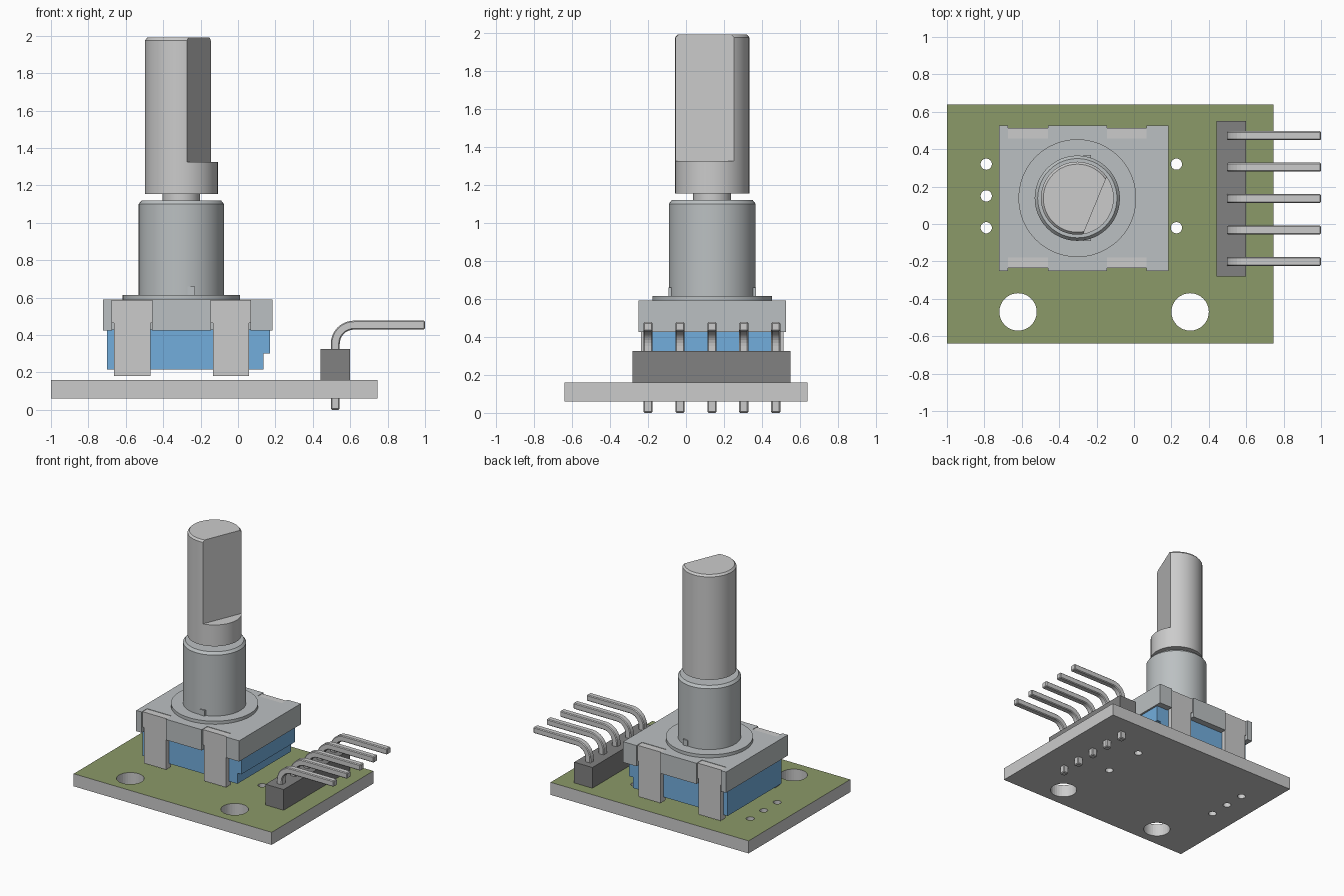
import bpy, bmesh, math
from mathutils import Vector

if "Cube" in bpy.data.objects:
    bpy.data.objects.remove(bpy.data.objects["Cube"])

CX, CY = -0.303, 0.138          # encoder axis


def material(name, rgb):
    m = bpy.data.materials.new(name)
    m.diffuse_color = (*rgb, 1)
    m.use_nodes = True
    m.node_tree.nodes["Principled BSDF"].inputs["Base Color"].default_value = m.diffuse_color
    return m


GREEN = material("board_green", (0.26, 0.32, 0.14))
BLUE = material("body_blue", (0.17, 0.42, 0.72))
DARK = material("dark_plastic", (0.22, 0.22, 0.22))
STEEL = material("light_metal", (0.50, 0.53, 0.54))


def finish(name, bm, mat=None, smooth=False):
    bmesh.ops.recalc_face_normals(bm, faces=bm.faces)
    me = bpy.data.meshes.new(name)
    bm.to_mesh(me)
    bm.free()
    ob = bpy.data.objects.new(name, me)
    bpy.context.collection.objects.link(ob)
    if mat:
        me.materials.append(mat)
    if smooth:
        me.polygons.foreach_set("use_smooth", [True] * len(me.polygons))
        me.set_sharp_from_angle(angle=math.radians(30))
    return ob


def prism(name, pts, lo, hi, plane="xy", mat=None):
    """Extrude a 2D outline, along z for plane xy or along y for plane xz."""
    def place(p, h):
        return (p[0], p[1], h) if plane == "xy" else (p[0], h, p[1])
    bm = bmesh.new()
    face = bm.faces.new([bm.verts.new(place(p, lo)) for p in pts])
    new = bmesh.ops.extrude_face_region(bm, geom=[face])["geom"]
    shift = Vector(place((0, 0), hi - lo))
    bmesh.ops.translate(bm, vec=shift, verts=[v for v in new if isinstance(v, bmesh.types.BMVert)])
    return finish(name, bm, mat)


def rect(x0, x1, y0, y1):
    return [(x0, y0), (x1, y0), (x1, y1), (x0, y1)]


def lathe_bm(profile, steps=48):
    bm = bmesh.new()
    vs = [bm.verts.new((CX + r, CY, z)) for r, z in profile]
    es = [bm.edges.new(p) for p in zip(vs, vs[1:])]
    bmesh.ops.spin(bm, geom=vs + es, cent=(CX, CY, 0), axis=(0, 0, 1),
                   angle=math.tau, steps=steps)
    bmesh.ops.remove_doubles(bm, verts=bm.verts, dist=1e-5)
    return bm


# Circuit board with two mounting holes and five small vias
board = prism("circuit_board", rect(-1, 0.745, -0.64, 0.64), 0.06, 0.16)
bm = bmesh.new()
holes = [(-0.62, -0.47, 0.1), (0.3, -0.47, 0.1)]
holes += [(-0.79, y, 0.03) for y in (0.32, 0.15, -0.02)]
holes += [(0.227, y, 0.03) for y in (0.32, -0.02)]
for x, y, r in holes:
    ret = bmesh.ops.create_cone(bm, cap_ends=True, segments=32, radius1=r, radius2=r, depth=0.4)
    bmesh.ops.translate(bm, vec=(x, y, 0.11), verts=ret["verts"])
cutter = finish("hole_cutter", bm)
cutter.hide_render = True
mod = board.modifiers.new("holes", "BOOLEAN")
mod.object, mod.operation, mod.solver = cutter, "DIFFERENCE", "EXACT"
deps = bpy.context.evaluated_depsgraph_get()
board.data = bpy.data.meshes.new_from_object(board.evaluated_get(deps))
board.modifiers.clear()
bpy.data.objects.remove(cutter)
board.data.materials.clear()
board.data.materials.append(None)
board.data.materials.append(GREEN)
for p in board.data.polygons:
    p.material_index = 1 if p.normal.z > 0.9 else 0

# Blue encoder body, stepped on the right
prism("encoder_body", [(-0.70, 0.215), (0.135, 0.215), (0.135, 0.30), (0.17, 0.30),
                       (0.17, 0.43), (-0.70, 0.43)], -0.20, 0.475, "xz", BLUE)

# Metal cover plate with four notches for the straps
Y0, Y1 = -0.25, 0.526
SLOTS = [(-0.675, -0.46), (-0.145, 0.068)]
front = [(-0.722, Y0)]
for a, b in SLOTS:
    front += [(a, Y0), (a, Y0 + 0.07), (b, Y0 + 0.07), (b, Y0)]
front.append((0.185, Y0))
back = [(x, Y0 + Y1 - y) for x, y in reversed(front)]
prism("cover_plate", front + back, 0.425, 0.59, mat=STEEL)

# Bent straps that clamp the cover, wider at the top
for i, (a, b) in enumerate(SLOTS):
    for side, y0, y1 in (("front", Y0 + 0.014, Y0 + 0.075), ("back", Y1 - 0.075, Y1 - 0.014)):
        outline = [(a + 0.012, 0.18), (b - 0.008, 0.18), (b - 0.008, 0.465), (b, 0.465),
                   (b, 0.587), (a, 0.587), (a, 0.465), (a + 0.012, 0.465)]
        prism(f"{side}_strap_{i + 1}", outline, y0, y1, "xz")

# Flange, bushing and neck
finish("bushing", lathe_bm([(0, 0.58), (0.315, 0.58), (0.315, 0.615), (0.228, 0.615),
                            (0.228, 1.10), (0.212, 1.12), (0, 1.12)]), STEEL, True)
finish("shaft_neck", lathe_bm([(0, 1.1), (0.1, 1.1), (0.1, 1.17), (0, 1.17)]), None, True)

# Small locating lugs at the foot of the bushing
for name, y0, y1 in (("front_lug", -0.092, -0.06), ("back_lug", 0.335, 0.368)):
    prism(name, rect(-0.27, -0.23, y0, y1), 0.61, 0.66, mat=STEEL)

# Shaft collar and D-shaped shaft
finish("shaft_collar", lathe_bm([(0, 1.155), (0.195, 1.155), (0.195, 1.325), (0, 1.325)]),
       None, True)
bm = lathe_bm([(0, 1.325), (0.195, 1.325), (0.195, 1.975), (0.182, 1.99), (0, 1.99)])
n = Vector((0.925, -0.38, 0)).normalized()
cut = bmesh.ops.bisect_plane(bm, geom=bm.verts[:] + bm.edges[:] + bm.faces[:],
                             plane_co=Vector((CX, CY, 0)) + n * 0.102, plane_no=n,
                             clear_outer=True)
bmesh.ops.holes_fill(bm, edges=[e for e in cut["geom_cut"] if isinstance(e, bmesh.types.BMEdge)])
finish("flatted_shaft", bm, None, True)

# Pin header block
prism("header_block", rect(0.44, 0.6, -0.282, 0.55), 0.16, 0.325, mat=DARK)

# Right-angled header pins
H, R = 0.024, 0.1
arc = [math.pi - k * math.pi / 16 for k in range(9)]


def bend(r):
    return [(0.52 + R + r * math.cos(t), 0.353 + r * math.sin(t)) for t in arc]


outline = [(0.52 - H, 0)] + bend(R + H) + [(1, 0.453 + H), (1, 0.453 - H)]
outline += bend(R - H)[::-1] + [(0.52 + H, 0)]
for i in range(5):
    y = -0.2 + i * 0.168
    pin = prism(f"header_pin_{i + 1}", outline, y - H, y + H, "xz")
    bev = pin.modifiers.new("edges", "BEVEL")
    bev.width, bev.segments, bev.limit_method = 0.006, 1, "ANGLE"
    bev.angle_limit = math.radians(40)
